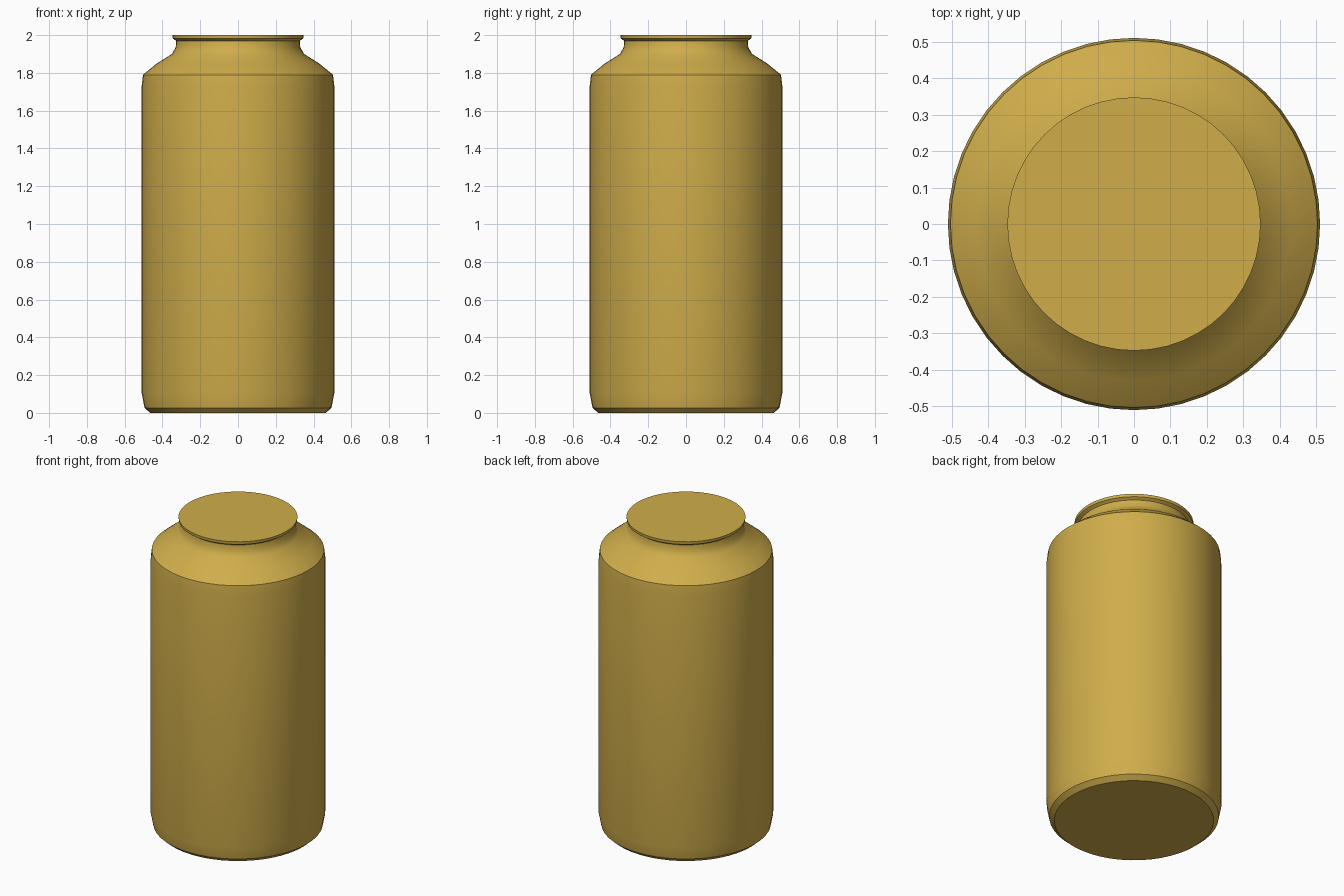
import bpy
import bmesh
import math

cube = bpy.data.objects.get("Cube")
if cube:
    bpy.data.objects.remove(cube, do_unlink=True)

# Single golden colour
gold = bpy.data.materials.new("golden_yellow")
gold.use_nodes = True
colour = (0.63, 0.42, 0.07, 1)
gold.diffuse_color = colour
gold.node_tree.nodes["Principled BSDF"].inputs["Base Color"].default_value = colour

# Can profile as (radius, height): base chamfer, wall, shoulder, neck, lip
PROFILE = [
    (0.465, 0), (0.495, 0.027), (0.51, 0.105), (0.51, 1.73), (0.503, 1.79),
    (0.43, 1.85), (0.35, 1.90), (0.33, 1.935), (0.327, 1.97),
    (0.345, 1.982), (0.347, 2.0),
]
SIDES = 48


def lathe(name, profile, sides, material):
    """Spin a profile about z and close both ends with flat caps."""
    bm = bmesh.new()
    rings = []
    for radius, z in profile:
        angles = [math.tau * i / sides for i in range(sides)]
        rings.append([bm.verts.new((radius * math.cos(a), radius * math.sin(a), z))
                      for a in angles])
    for low, high in zip(rings, rings[1:]):
        for i in range(sides):
            j = (i + 1) % sides
            bm.faces.new((low[i], low[j], high[j], high[i]))
    bm.faces.new(rings[0][::-1])
    bm.faces.new(rings[-1])
    mesh = bpy.data.meshes.new(name)
    bm.to_mesh(mesh)
    bm.free()
    mesh.materials.append(material)
    obj = bpy.data.objects.new(name, mesh)
    bpy.context.collection.objects.link(obj)
    return obj


can = lathe("can_body", PROFILE, SIDES, gold)
bpy.ops.object.select_all(action="DESELECT")
can.select_set(True)
bpy.context.view_layer.objects.active = can
bpy.ops.object.shade_smooth_by_angle(angle=math.radians(30))
